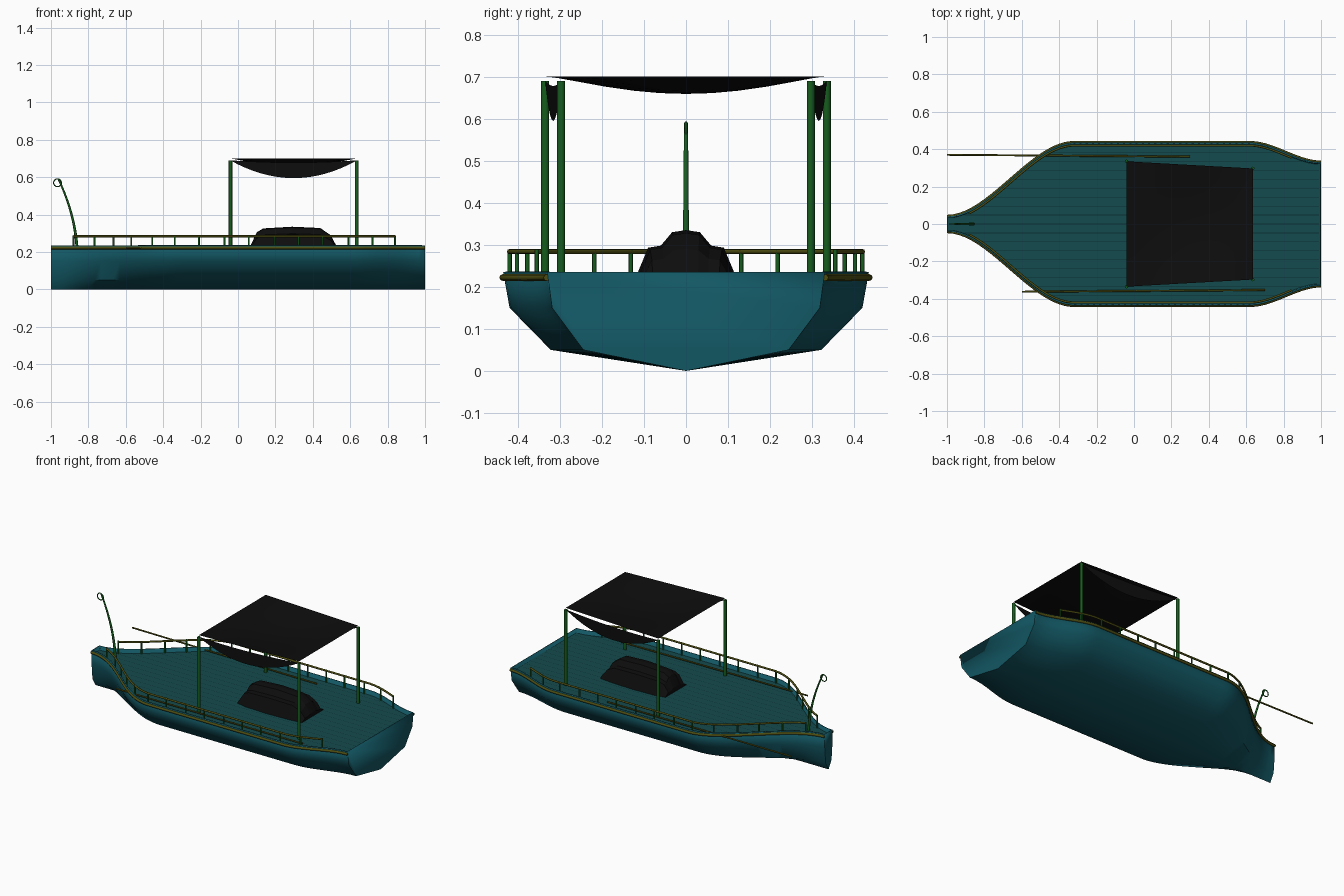
import bpy, bmesh, math

if "Cube" in bpy.data.objects:
    bpy.data.objects.remove(bpy.data.objects["Cube"])

DECK = 0.21


def mat(name, r, g, b):
    m = bpy.data.materials.new(name)
    m.diffuse_color = (r, g, b, 1)
    m.use_nodes = True
    m.node_tree.nodes["Principled BSDF"].inputs["Base Color"].default_value = m.diffuse_color
    return m


TEAL = mat("teal_hull", 0.006, 0.095, 0.125)
DECKM = mat("deck_teal", 0.007, 0.07, 0.075)
SEAM = mat("seam_dark", 0.003, 0.03, 0.035)
GREEN = mat("green_paint", 0.008, 0.11, 0.012)
OLIVE = mat("olive_wood", 0.075, 0.075, 0.006)
BLACK = mat("black_cloth", 0.004, 0.004, 0.004)


def smooth(t):
    t = min(max(t, 0), 1)
    return t * t * (3 - 2 * t)


def half_width(x):
    """Plan outline of the hull."""
    if x < 0:
        return 0.04 + 0.395 * smooth((x + 1) / 0.68)
    return 0.435 - 0.105 * smooth((x - 0.62) / 0.38)


def finish(name, bm, material, angle=None):
    bmesh.ops.recalc_face_normals(bm, faces=bm.faces)
    me = bpy.data.meshes.new(name)
    bm.to_mesh(me)
    bm.free()
    ob = bpy.data.objects.new(name, me)
    bpy.context.collection.objects.link(ob)
    me.materials.append(material)
    if angle:
        bpy.ops.object.select_all(action='DESELECT')
        ob.select_set(True)
        bpy.context.view_layer.objects.active = ob
        bpy.ops.object.shade_smooth_by_angle(angle=math.radians(angle))
    return ob


def loft(name, rows, material, caps=False, angle=None):
    bm = bmesh.new()
    vs = [[bm.verts.new(p) for p in row] for row in rows]
    for a, b in zip(vs, vs[1:]):
        for i in range(len(a) - 1):
            bm.faces.new((a[i], a[i + 1], b[i + 1], b[i]))
    if caps:
        bm.faces.new(vs[0])
        bm.faces.new(vs[-1])
    return finish(name, bm, material, angle)


def tube(name, pts, radius, material, end=1.0, cyclic=False):
    cu = bpy.data.curves.new(name, 'CURVE')
    cu.dimensions = '3D'
    cu.bevel_depth = radius
    cu.bevel_resolution = 2
    cu.use_fill_caps = True
    sp = cu.splines.new('POLY')
    sp.points.add(len(pts) - 1)
    for i, p in enumerate(pts):
        sp.points[i].co = (*p, 1)
        sp.points[i].radius = 1 + (end - 1) * i / (len(pts) - 1)
    sp.use_cyclic_u = cyclic
    cu.materials.append(material)
    ob = bpy.data.objects.new(name, cu)
    bpy.context.collection.objects.link(ob)
    return ob


# Hull shell with chined section
xs = [-1 + i / 30 for i in range(61)]
half = [(1, 0.235), (0.965, 0.15), (0.74, 0.05)]
section = half + [(0, 0)] + [(-y, z) for y, z in reversed(half)]
hull = loft("hull", [[(x, y * half_width(x), z) for y, z in section] for x in xs],
            TEAL, caps=True, angle=50)
sol = hull.modifiers.new("thickness", 'SOLIDIFY')
sol.thickness = 0.008
sol.offset = -1

# Deck and plank seams
loft("deck", [[(x, -half_width(x) * 0.985, DECK), (x, half_width(x) * 0.985, DECK)]
              for x in [v * 0.995 for v in xs]], DECKM)
bm = bmesh.new()
for k in range(-8, 9):
    y = k * 0.048
    inside = [i / 200 for i in range(-196, 199) if half_width(i / 200) > abs(y) + 0.012]
    c = [(inside[0], y - 0.0015), (inside[-1], y - 0.0015),
         (inside[-1], y + 0.0015), (inside[0], y + 0.0015)]
    bm.faces.new([bm.verts.new((px, py, DECK + 0.001)) for px, py in c])
finish("deck_seams", bm, SEAM)

# Rub rails, hand rails and stanchions on both sides
for s, side in ((1, "left"), (-1, "right")):
    tube(f"rub_rail_{side}", [(x, s * (half_width(x) + 0.001), 0.222) for x in xs], 0.008, OLIVE)
    path = [(-0.88 + 1.72 * i / 200) for i in range(201)]
    pts = [(x, s * (half_width(x) - 0.015), 0.284) for x in path]
    tube(f"hand_rail_{side}", pts[::4], 0.006, OLIVE)
    dist = [0]
    for a, b in zip(pts, pts[1:]):
        dist.append(dist[-1] + math.dist(a, b))
    for k in range(15):
        i = min(range(201), key=lambda j: abs(dist[j] - dist[-1] * k / 14))
        x, y, z = pts[i]
        tube(f"stanchion_{side}_{k + 1}", [(x, y, DECK), (x, y, z + 0.005)], 0.005, GREEN)

# Canopy posts and side valances
A, B = (-0.04, 0.335), (0.635, 0.297)
for s, side in ((1, "left"), (-1, "right")):
    for (x, y), end in ((A, "fore"), (B, "aft")):
        tube(f"canopy_post_{end}_{side}", [(x, s * y, DECK), (x, s * y, 0.69)], 0.0095, GREEN)
    rows = []
    for i in range(17):
        t = i / 16
        x, y = A[0] + t * (B[0] - A[0]), s * (A[1] + t * (B[1] - A[1]))
        sag = 4 * t * (1 - t)
        rows.append([(x, y, 0.69 - 0.012 * sag), (x, y, 0.689 - 0.094 * sag)])
    loft(f"canopy_valance_{side}", rows, BLACK)

# Sagging canopy sheet
rows = []
for i in range(11):
    u = i / 10
    w = A[1] + u * (B[1] - A[1])
    rows.append([(A[0] + u * (B[0] - A[0]), w * (j / 5 - 1),
                  0.70 - 0.041 * math.sin(math.pi * u) * math.sin(math.pi * j / 10))
                 for j in range(11)])
loft("canopy_sheet", rows, BLACK, angle=40)

# Low cabin trunk on deck
rows = []
for x, top, w in ((0.07, 0.24, 0.85), (0.10, 0.305, 0.88), (0.135, 0.326, 0.95), (0.29, 0.335, 1),
                  (0.44, 0.328, 0.95), (0.495, 0.29, 0.9), (0.525, 0.235, 0.88)):
    h = (top - DECK) / 0.125
    prof = [(0.125, 0), (0.09, 0.083), (0.06, 0.088), (0.033, 0.12), (0, 0.125)]
    prof += [(-y, z) for y, z in reversed(prof[:-1])]
    rows.append([(x, y * w, DECK + z * h) for y, z in prof])
loft("cabin_trunk", rows, BLACK, caps=True)

# Bow davit with ring
arc = []
for i in range(13):
    t = i / 12
    arc.append((-0.86 - 0.02 * t - 0.08 * t * t, 0, DECK + 0.38 * t))
tube("bow_davit", arc, 0.008, GREEN, end=0.6)
tube("davit_ring", [(-0.965 + 0.021 * math.cos(a * math.pi / 8), 0,
                     0.57 + 0.021 * math.sin(a * math.pi / 8)) for a in range(16)],
     0.003, GREEN, cyclic=True)

# Loose poles lying along the deck
tube("pole_left", [(-1.0, 0.37, 0.222), (0.3, 0.36, 0.218)], 0.005, OLIVE)
tube("pole_right", [(-0.6, -0.362, 0.222), (0.7, -0.353, 0.218)], 0.005, OLIVE)
